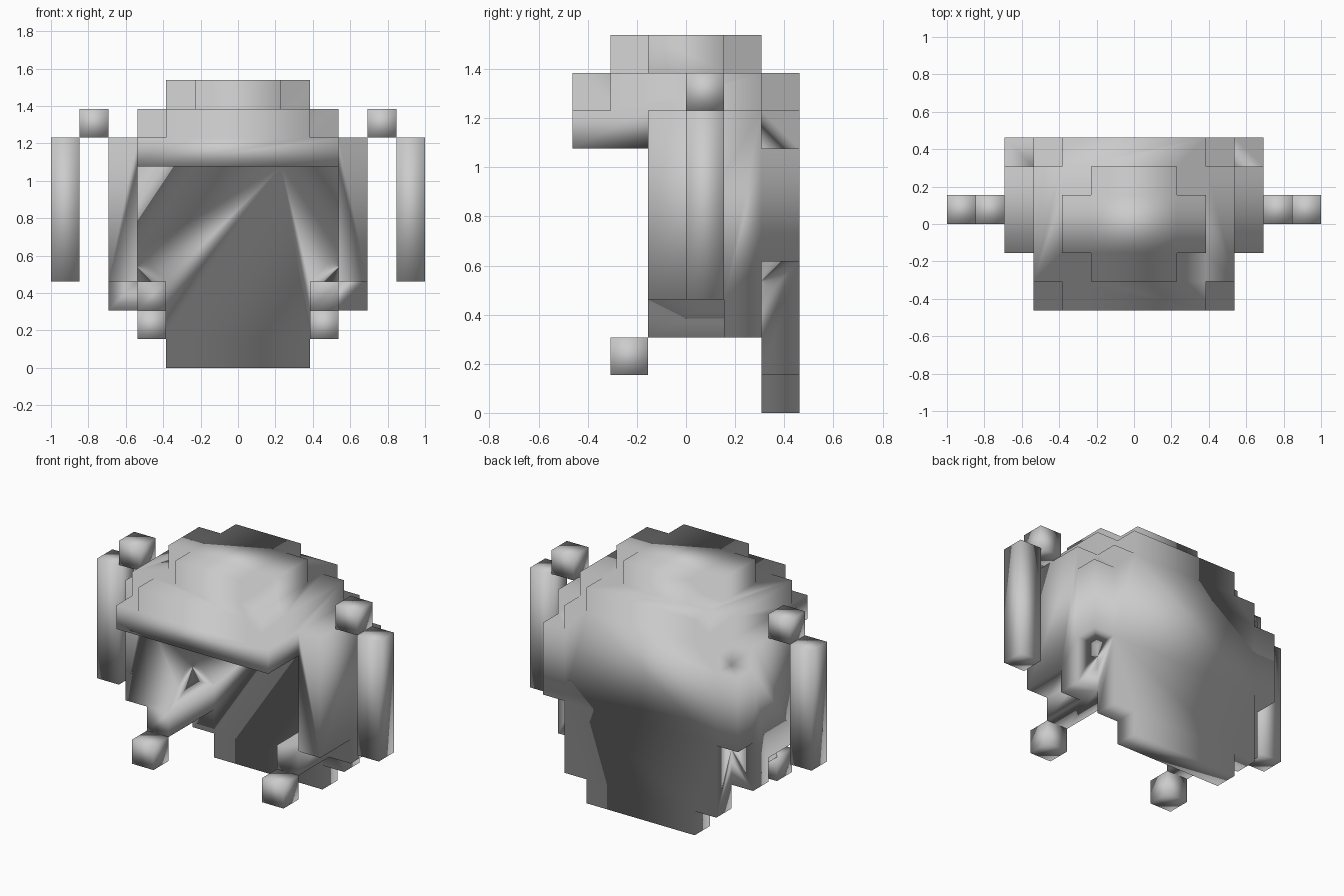
import bpy
import bmesh
from mathutils import Vector

U = 2 / 13  # edge of one block

old = bpy.data.objects.get("Cube")
if old:
    bpy.data.objects.remove(old, do_unlink=True)

grey = bpy.data.materials.new("plain_grey")
grey.use_nodes = True
COLOUR = (0.6, 0.6, 0.6, 1)
grey.diffuse_color = COLOUR
grey.node_tree.nodes["Principled BSDF"].inputs["Base Color"].default_value = COLOUR


def box(x, y, z):
    """Block cells in inclusive ranges; x is counted from the centre column."""
    return {(i, j, k) for i in range(x[0], x[1] + 1)
            for j in range(y[0], y[1] + 1) for k in range(z[0], z[1] + 1)}


def wide(half, y, z):
    return box((-half, half), y, z)


def pair(x, y, z):
    return box((x, x), y, z) | box((-x, -x), y, z)


def build(name, cells):
    """Skin the cells, merge flat areas into large faces, shade smooth."""
    bm = bmesh.new()
    for cell in cells:
        for axis in range(3):
            for side in (-1, 1):
                step = [0, 0, 0]
                step[axis] = side
                if tuple(c + s for c, s in zip(cell, step)) in cells:
                    continue
                n = Vector(step)
                a = Vector((n.y, n.z, n.x))
                b = n.cross(a)
                mid = Vector((cell[0], cell[1] - 2.5, cell[2] + 0.5)) + n / 2
                corners = (-a - b, a - b, a + b, b - a)
                bm.faces.new([bm.verts.new((mid + c / 2) * U) for c in corners])
    bmesh.ops.remove_doubles(bm, verts=bm.verts, dist=0.001)
    bmesh.ops.dissolve_limit(bm, angle_limit=0.02, verts=bm.verts, edges=bm.edges)
    for f in bm.faces:
        f.smooth = True
    mesh = bpy.data.meshes.new(name)
    bm.to_mesh(mesh)
    bm.free()
    mesh.materials.append(grey)
    obj = bpy.data.objects.new(name, mesh)
    bpy.context.collection.objects.link(obj)


def rounded(z):
    return wide(2, (2, 3), z) | wide(1, (1, 4), z)


# Domed hood: crown, roof and brim, hollowed underneath
shell = rounded((9, 9))
shell |= wide(3, (1, 4), (8, 8)) | wide(2, (0, 5), (8, 8))
shell |= wide(3, (0, 5), (7, 7)) - rounded((7, 7))

# Back panel, narrowing at the hem
shell |= wide(3, (5, 5), (1, 7)) | wide(2, (5, 5), (0, 0))
shell |= pair(4, (5, 5), (4, 6))

# Side panels and the arms that reach forward beneath them
shell |= pair(4, (2, 4), (3, 7)) | pair(4, (4, 4), (2, 2))
shell |= pair(3, (2, 4), (2, 2))
build("hooded_shell", shell)

# Detached blocks on each side
for label, s in (("left", 1), ("right", -1)):
    build(label + "_hand", box((3 * s, 3 * s), (1, 1), (1, 1)))
    build(label + "_shoulder_knob", box((5 * s, 5 * s), (3, 3), (8, 8)))
    build(label + "_side_bar", box((6 * s, 6 * s), (3, 3), (3, 7)))
